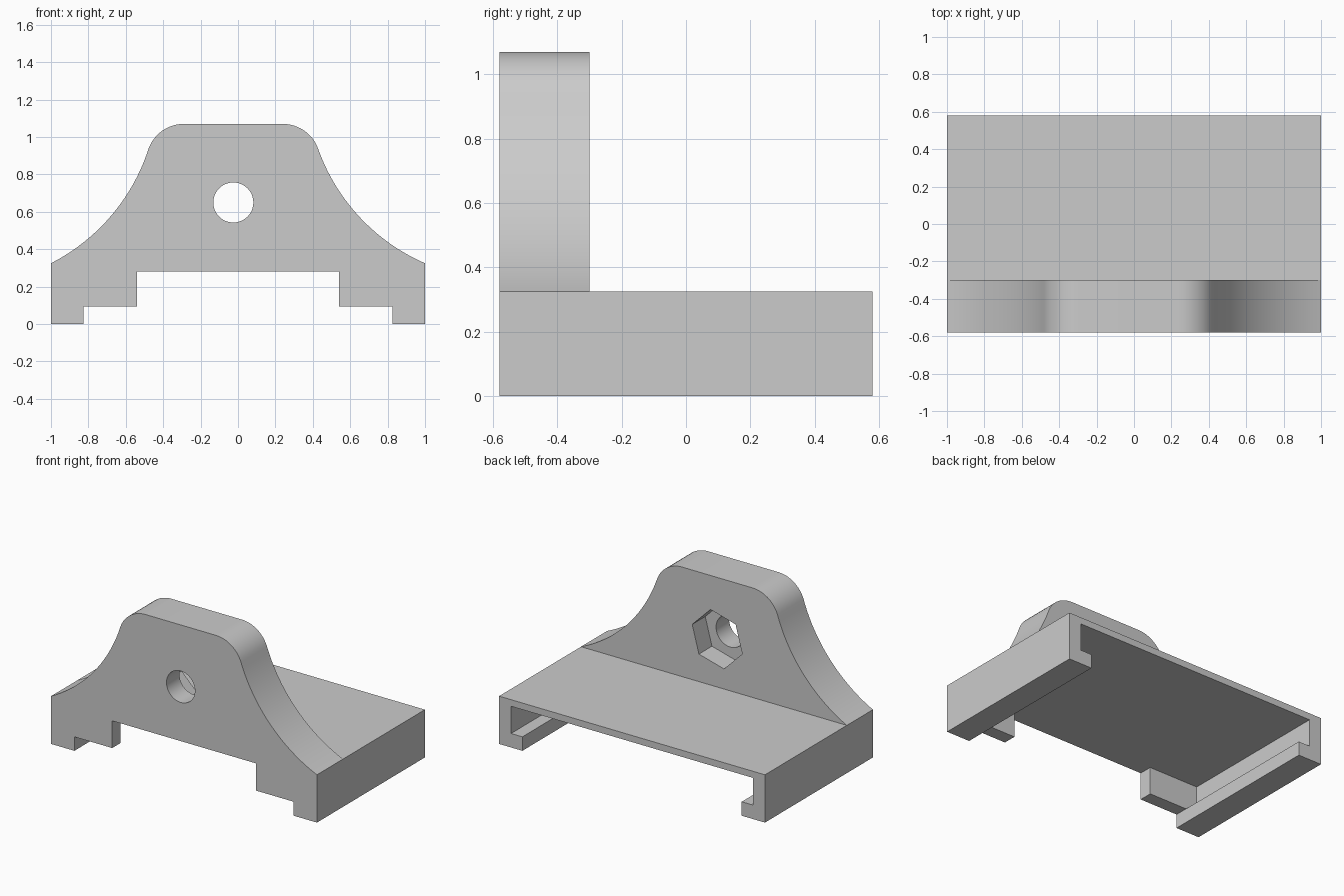
import bpy
import bmesh
from math import sin, cos, radians, asin, atan2, hypot, pi

cube = bpy.data.objects.get("Cube")
if cube:
    bpy.data.objects.remove(cube, do_unlink=True)

grey = bpy.data.materials.new("plain grey")
grey.use_nodes = True
colour = (0.6, 0.6, 0.6, 1)
grey.diffuse_color = colour
grey.node_tree.nodes["Principled BSDF"].inputs["Base Color"].default_value = colour

FRONT, BACK = -0.58, 0.58
LUG_BACK = -0.30
TOP, ROOF, LIP = 0.325, 0.28, 0.095
WALL = 0.09
HOLE = (-0.025, 0.65)


def extrude(name, profile, y0, y1):
    """Solid made by extruding an (x, z) outline along y."""
    bm = bmesh.new()
    face = bm.faces.new([bm.verts.new((x, y0, z)) for x, z in profile])
    new = bmesh.ops.extrude_face_region(bm, geom=[face])["geom"]
    verts = [v for v in new if isinstance(v, bmesh.types.BMVert)]
    bmesh.ops.translate(bm, verts=verts, vec=(0, y1 - y0, 0))
    bmesh.ops.recalc_face_normals(bm, faces=bm.faces)
    mesh = bpy.data.meshes.new(name)
    bm.to_mesh(mesh)
    bm.free()
    mesh.materials.append(grey)
    obj = bpy.data.objects.new(name, mesh)
    bpy.context.collection.objects.link(obj)
    return obj


def combine(target, other, operation):
    """Apply a boolean and discard the helper solid."""
    mod = target.modifiers.new(operation.lower(), "BOOLEAN")
    mod.operation, mod.solver, mod.object = operation, "EXACT", other
    bpy.context.view_layer.objects.active = target
    bpy.ops.object.modifier_apply(modifier=mod.name)
    bpy.data.objects.remove(other, do_unlink=True)


def ring(radius, count, start=0):
    return [(HOLE[0] + radius * cos(start + 2 * pi * i / count),
             HOLE[1] + radius * sin(start + 2 * pi * i / count)) for i in range(count)]


def flank(centre_x, side, radius=0.2, sweep=1.05, steps=20):
    """Concave slope from the base corner, then the rounded shoulder."""
    cz = 1.07 - radius
    tilt = radians(20)
    ax, az = side, TOP
    bx, bz = centre_x + side * radius * cos(tilt), cz + radius * sin(tilt)
    run, rise = abs(bx - ax), bz - az
    chord, half = atan2(rise, run), asin(hypot(run, rise) / 2 / sweep)
    low, high = chord - half, chord + half
    slope = []
    for i in range(steps):
        a = low + (high - low) * i / steps
        slope.append((ax - side * sweep * (sin(a) - sin(low)),
                      az + sweep * (cos(low) - cos(a))))
    shoulder = [tilt + (pi / 2 - tilt) * i / 12 for i in range(13)]
    return slope + [(centre_x + side * radius * cos(a), cz + radius * sin(a)) for a in shoulder]


# Channel with inward lips, open at the back
half = [(1, TOP), (1, 0), (0.825, 0), (0.825, LIP), (1 - WALL, LIP), (1 - WALL, ROOF)]
bracket = extrude("mounting_bracket", half + [(-x, z) for x, z in reversed(half)], FRONT, BACK)

# Short front walls that close the channel at each side
for side in (-1, 1):
    wall = [(side * x, z) for x in (0.54, 0.95) for z in (LIP, 0.3)]
    wall[2], wall[3] = wall[3], wall[2]
    combine(bracket, extrude("front_wall", wall, FRONT, FRONT + WALL), "UNION")

# Upright lug
outline = [(-1, 0.3), (1, 0.3)] + flank(0.24, 1) + flank(-0.29, -1)[::-1]
combine(bracket, extrude("lug", outline, FRONT, LUG_BACK), "UNION")

# Bolt hole and hexagonal nut pocket
combine(bracket, extrude("bolt_hole", ring(0.107, 48), FRONT - 0.1, 0), "DIFFERENCE")
combine(bracket, extrude("nut_pocket", ring(0.195, 6, radians(15)), LUG_BACK - 0.14, 0), "DIFFERENCE")

bpy.ops.object.select_all(action="DESELECT")
bracket.select_set(True)
bpy.context.view_layer.objects.active = bracket
bpy.ops.object.shade_smooth_by_angle(angle=radians(25))
